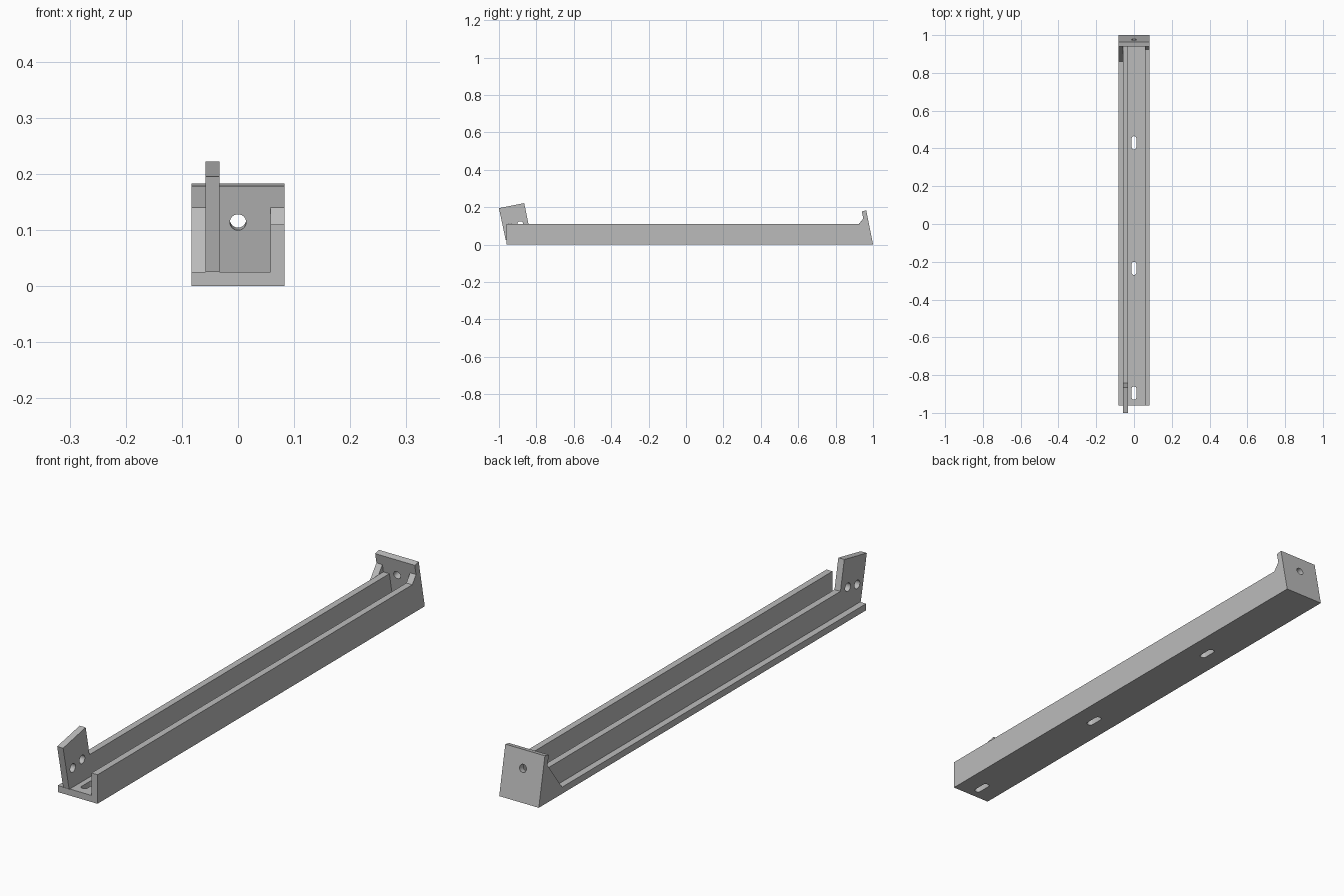
import bpy
import bmesh
import math

if "Cube" in bpy.data.objects:
    bpy.data.objects.remove(bpy.data.objects["Cube"])

HALF, WALL, FLOOR, RIM = 0.083, 0.025, 0.025, 0.11
LEAN = 0.2                       # lean of the end plate and the tab
TILT = math.atan(LEAN)
INNER = HALF - WALL

grey = bpy.data.materials.new("plain grey")
grey.use_nodes = True
grey.diffuse_color = (0.5, 0.5, 0.5, 1)
grey.node_tree.nodes["Principled BSDF"].inputs["Base Color"].default_value = (0.5, 0.5, 0.5, 1)


def plate_back(z):
    return (1.0 - LEAN * z, z)


def plate_front(z):
    return (0.9755 - LEAN * z, z)


def side_profile(name, points, x0, x1):
    """Extrude a (y, z) outline from x0 to x1."""
    bm = bmesh.new()
    face = bm.faces.new([bm.verts.new((x0, y, z)) for y, z in points])
    new = bmesh.ops.extrude_face_region(bm, geom=[face])["geom"]
    moved = [v for v in new if isinstance(v, bmesh.types.BMVert)]
    bmesh.ops.translate(bm, verts=moved, vec=(x1 - x0, 0, 0))
    bmesh.ops.recalc_face_normals(bm, faces=bm.faces)
    mesh = bpy.data.meshes.new(name)
    bm.to_mesh(mesh)
    bm.free()
    mesh.materials.append(grey)
    obj = bpy.data.objects.new(name, mesh)
    bpy.context.collection.objects.link(obj)
    return obj


def drill(obj, centre, radius, rotation, stretch=0.0):
    """Cut a round hole, or a slot lengthened along y by stretch."""
    bpy.ops.mesh.primitive_cylinder_add(vertices=32, radius=radius, depth=0.1,
                                        location=centre, rotation=rotation)
    cutter = bpy.context.object
    cutter.name = "hole_cutter"
    cutter.hide_render = True
    if stretch:
        bm = bmesh.new()
        bm.from_mesh(cutter.data)
        for v in bm.verts:
            if abs(v.co.y) > 1e-5:
                v.co.y += math.copysign(stretch / 2, v.co.y)
        bm.to_mesh(cutter.data)
        bm.free()
    mod = obj.modifiers.new("hole", 'BOOLEAN')
    mod.operation = 'DIFFERENCE'
    mod.solver = 'EXACT'
    mod.object = cutter
    bpy.context.view_layer.objects.active = obj
    bpy.ops.object.modifier_apply(modifier=mod.name)
    bpy.data.objects.remove(cutter)


# Floor with three mounting slots
floor = side_profile("floor", [(-0.96, 0), plate_front(0), plate_front(FLOOR), (-0.96, FLOOR)],
                     -HALF, HALF)
for y in (-0.895, -0.235, 0.43):
    drill(floor, (0, y, FLOOR / 2), 0.0125, (0, 0, 0), stretch=0.045)

# Left wall, rising into a gusset at the back
side_profile("left_wall", [(-0.96, FLOOR), plate_front(FLOOR), plate_front(0.14),
                           (0.925, RIM), (-0.96, RIM)], INNER, HALF)

# Right wall, set inward, with a leaning tab at the front
right_wall = side_profile("right_wall_with_tab",
                          [(-0.964, FLOOR), plate_front(FLOOR), plate_front(RIM),
                           (-0.842, RIM), (-0.865, 0.222), (-1.0, 0.195)],
                          -INNER, -INNER + WALL)
for y, z in ((-0.942, 0.098), (-0.886, 0.109)):
    drill(right_wall, (-INNER + WALL / 2, y, z), 0.016, (0, math.pi / 2, 0))

# Gusset on the ledge outside the right wall
side_profile("right_gusset", [(0.86, FLOOR), plate_front(FLOOR), plate_front(0.14)],
             -HALF, -INNER)

# Leaning end plate with one hole
end_plate = side_profile("end_plate", [plate_front(0), plate_back(0), plate_back(0.183),
                                       plate_front(0.178)], -HALF, HALF)
drill(end_plate, (0, 0.965, 0.116), 0.0145, (TILT - math.pi / 2, 0, 0))

# Smooth hole walls, crisp edges
for obj in (floor, right_wall, end_plate):
    bpy.ops.object.select_all(action='DESELECT')
    obj.select_set(True)
    bpy.context.view_layer.objects.active = obj
    bpy.ops.object.shade_smooth_by_angle()
